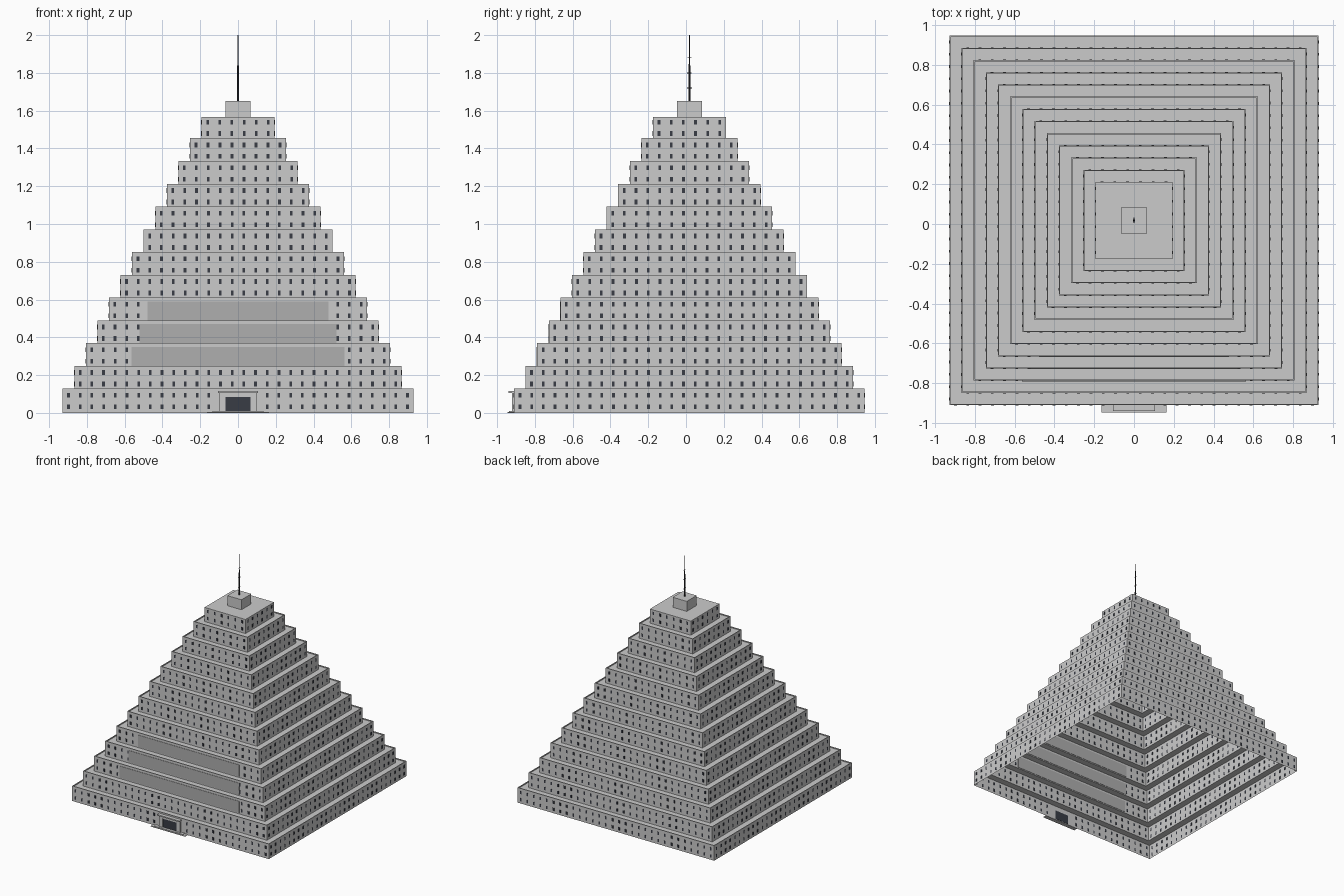
import bpy, bmesh
from math import pi
from mathutils import Matrix, Vector

if "Cube" in bpy.data.objects:
    bpy.data.objects.remove(bpy.data.objects["Cube"])

CY = 0.018            # centre of the pyramid in y
TIERS = 13
STEP = 0.1205         # tier height
BASE, TOP = 0.928, 0.193
LIP, LIP_T = 0.008, 0.006


def material(name, c):
    m = bpy.data.materials.new(name)
    m.diffuse_color = (*c, 1)
    m.use_nodes = True
    m.node_tree.nodes["Principled BSDF"].inputs["Base Color"].default_value = m.diffuse_color
    return m


STONE = material("stone", (0.58, 0.58, 0.55))
PANEL = material("panel_grey", (0.43, 0.43, 0.43))
DARK = material("dark_glass", (0.04, 0.045, 0.06))
METAL = material("dark_metal", (0.03, 0.03, 0.035))


def finish(name, bm, mat):
    bmesh.ops.recalc_face_normals(bm, faces=bm.faces)
    me = bpy.data.meshes.new(name)
    bm.to_mesh(me)
    bm.free()
    me.materials.append(mat)
    ob = bpy.data.objects.new(name, me)
    bpy.context.collection.objects.link(ob)
    return ob


def add_box(bm, x0, x1, y0, y1, z0, z1, turn=Matrix()):
    size = Matrix.Diagonal((x1 - x0, y1 - y0, z1 - z0, 1))
    mid = Matrix.Translation(((x0 + x1) / 2, (y0 + y1) / 2, (z0 + z1) / 2))
    bmesh.ops.create_cube(bm, size=1, matrix=turn @ mid @ size)


def boxes(name, mat, *dims):
    bm = bmesh.new()
    for d in dims:
        add_box(bm, *d)
    return finish(name, bm, mat)


def half(i):
    return BASE + (TOP - BASE) * i / (TIERS - 1)


# Stepped hollow shell, open underneath, with a low parapet on each terrace
profile = []
for i in range(TIERS):
    h, z0, z1 = half(i), i * STEP, (i + 1) * STEP
    profile.append((h, z0))
    if i < TIERS - 1:
        profile += [(h, z1 + LIP), (h - LIP_T, z1 + LIP), (h - LIP_T, z1)]
    else:
        profile.append((h, z1))
bm = bmesh.new()
rings = [[bm.verts.new((sx * h, CY + sy * h, z))
          for sx, sy in ((-1, -1), (1, -1), (1, 1), (-1, 1))] for h, z in profile]
for a, b in zip(rings, rings[1:]):
    for k in range(4):
        n = (k + 1) % 4
        bm.faces.new((a[k], a[n], b[n], b[k]))
bm.faces.new(rings[-1])
finish("stepped_walls", bm, STONE)

# Two rows of windows per tier on all four sides
for side, label in enumerate(("front", "right", "back", "left")):
    bm = bmesh.new()
    turn = Matrix.Translation((0, CY, 0)) @ Matrix.Rotation(side * pi / 2, 4, 'Z')
    for i in range(TIERS):
        h, n = half(i), 30 - 2 * i
        for k in range(n):
            x = (k + 0.5 - n / 2) * 2 * h / n
            if side == 0 and (i == 0 and abs(x) < 0.1 or i in (2, 3, 4) and abs(x) < 0.7 * h):
                continue
            for f in (0.27, 0.77):
                z = (i + f) * STEP
                add_box(bm, x - 0.007, x + 0.007, -h - 0.002, -h + 0.002,
                        z - 0.0125, z + 0.0125, turn)
    finish(label + "_windows", bm, DARK)

# Plain bands on the front of three tiers
for i in (2, 3, 4):
    w, y = 0.7 * half(i), CY - half(i)
    boxes("front_band", PANEL, (-w, w, y - 0.003, y + 0.003, i * STEP + 0.008, i * STEP + 0.108))

# Entrance
F = CY - BASE
boxes("door", DARK, (-0.067, 0.067, F - 0.006, F + 0.002, 0.006, 0.084))
boxes("door_frame", STONE,
      (-0.1, -0.067, F - 0.012, F, 0.006, 0.106),
      (0.067, 0.1, F - 0.012, F, 0.006, 0.106),
      (-0.067, 0.067, F - 0.012, F, 0.084, 0.106))
boxes("canopy", STONE, (-0.105, 0.105, F - 0.03, F, 0.106, 0.116))
boxes("entrance_steps", STONE,
      (-0.163, 0.163, -0.946, F, 0, 0.005),
      (-0.135, 0.135, -0.938, F, 0.005, 0.009))

# Rooftop block
R = TIERS * STEP
boxes("roof_block", STONE, (-0.066, 0.066, CY - 0.066, CY + 0.066, R, 1.652))

# Antenna mast in narrowing sections, with short crossbars
bm = bmesh.new()
for z0, z1, r0, r1 in ((1.652, 1.84, 0.006, 0.005), (1.84, 2.0, 0.0035, 0.002)):
    bmesh.ops.create_cone(bm, cap_ends=True, segments=8, radius1=r0, radius2=r1, depth=z1 - z0,
                          matrix=Matrix.Translation((0, CY, (z0 + z1) / 2)))
finish("antenna_mast", bm, METAL)
boxes("antenna_crossbars", METAL,
      *[(-0.002, 0.002, CY - w, CY + w, z - 0.002, z + 0.002)
        for z, w in ((1.72, 0.014), (1.80, 0.012), (1.88, 0.01))])
